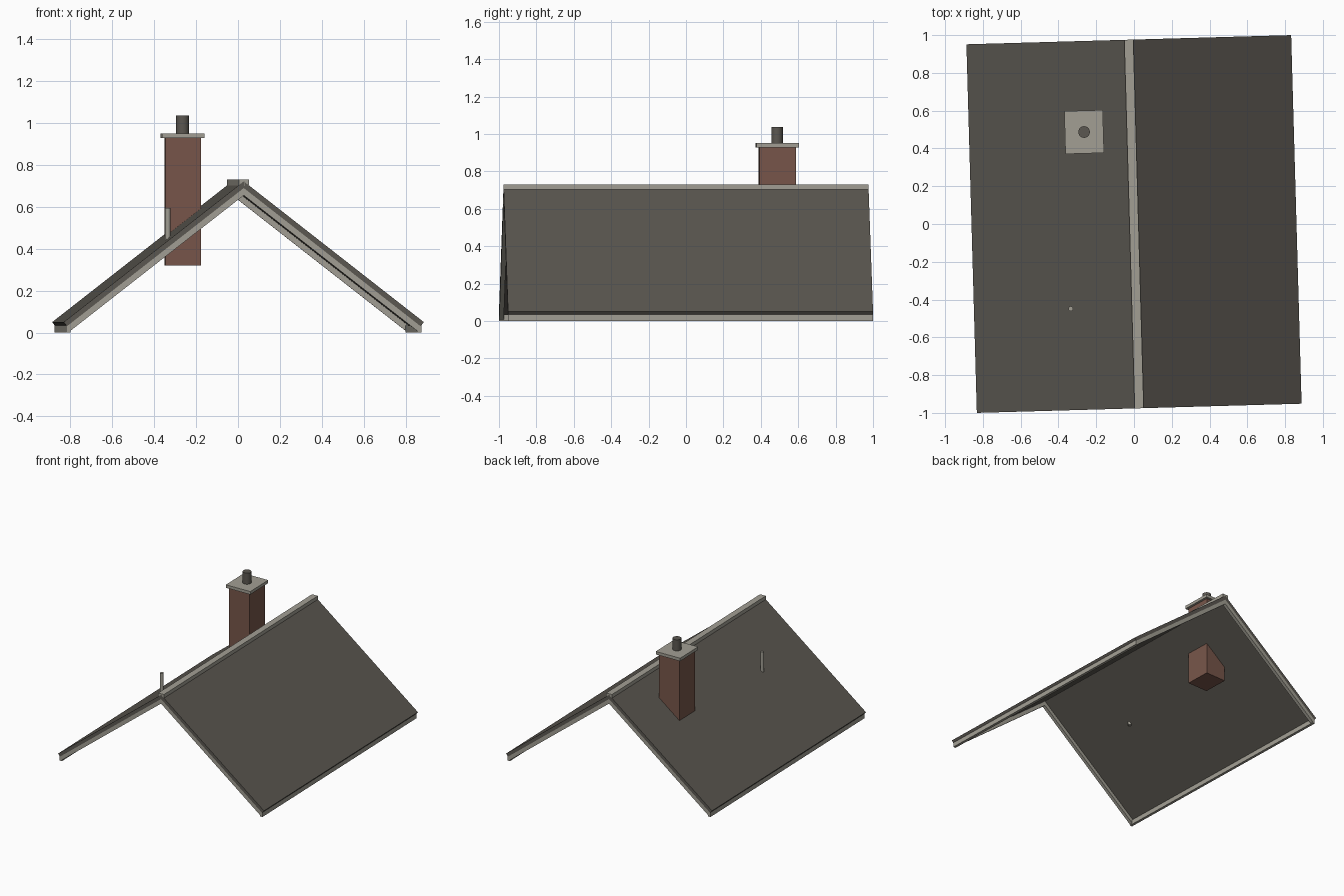
import bpy, bmesh, math
from mathutils import Matrix

if "Cube" in bpy.data.objects:
    bpy.data.objects.remove(bpy.data.objects["Cube"])

TURN = math.radians(1.62)          # the whole roof is turned slightly about z
HALF_LEN = 0.976                   # half length along the ridge
EAVE = 0.86                        # half width at the roof tips
APEX = 0.722
PITCH = math.radians(38)
T = math.tan(PITCH)
SLAB = 0.025                       # slab thickness, square to the slope
DROP = SLAB / math.cos(PITCH)      # the same, measured vertically


def material(name, rgb):
    m = bpy.data.materials.new(name)
    m.diffuse_color = (*rgb, 1)
    m.use_nodes = True
    m.node_tree.nodes["Principled BSDF"].inputs["Base Color"].default_value = m.diffuse_color
    return m


SLATE = material("dark_slate", (0.105, 0.096, 0.082))
TRIM = material("pale_stone", (0.36, 0.345, 0.295))
BRICK = material("red_brick", (0.185, 0.092, 0.068))


def finish(name, bm, mat, smooth=False):
    bmesh.ops.recalc_face_normals(bm, faces=bm.faces)
    me = bpy.data.meshes.new(name)
    bm.to_mesh(me)
    bm.free()
    me.materials.append(mat)
    ob = bpy.data.objects.new(name, me)
    bpy.context.collection.objects.link(ob)
    ob.rotation_euler.z = TURN
    if smooth:
        bpy.ops.object.select_all(action='DESELECT')
        bpy.context.view_layer.objects.active = ob
        ob.select_set(True)
        bpy.ops.object.shade_smooth_by_angle(angle=math.radians(40))
    return ob


def chevron(name, half, y0, y1, mat):
    """Extrude a gable profile along y; half lists the right side, one (x, z) ring
    starting at the upper apex point and ending at the lower apex point."""
    bm = bmesh.new()
    for s in (1, -1):
        face = bm.faces.new([bm.verts.new((s * x, y0, z)) for x, z in half])
        ext = bmesh.ops.extrude_face_region(bm, geom=[face], use_keep_orig=True)
        new = [g for g in ext["geom"] if isinstance(g, bmesh.types.BMVert)]
        bmesh.ops.translate(bm, verts=new, vec=(0, y1 - y0, 0))
    # join the halves and drop the hidden wall between them
    bmesh.ops.remove_doubles(bm, verts=bm.verts, dist=1e-5)
    inner = [f for f in bm.faces if all(abs(v.co.x) < 1e-6 for v in f.verts)]
    bmesh.ops.delete(bm, geom=inner, context='FACES')
    return finish(name, bm, mat)


def box(name, centre, size, mat):
    bm = bmesh.new()
    bmesh.ops.create_cube(bm, size=1, matrix=Matrix.Diagonal((*size, 1)))
    ob = finish(name, bm, mat)
    ob.location = centre
    return ob


def cylinder(name, centre, radius, height, sides, mat):
    bm = bmesh.new()
    bmesh.ops.create_cone(bm, cap_ends=True, segments=sides, radius1=radius,
                          radius2=radius, depth=height)
    ob = finish(name, bm, mat, smooth=True)
    ob.location = centre
    return ob


# Roof slabs, cut square at the eaves
tip_z = APEX - T * EAVE
chevron("roof_slabs",
        [(0, APEX), (EAVE, tip_z),
         (EAVE - SLAB * math.sin(PITCH), tip_z - SLAB * math.cos(PITCH)),
         (0, APEX - DROP)], -HALF_LEN, HALF_LEN, SLATE)

# Barge boards under both gable ends, cut level at the bottom
top, low = APEX - DROP, APEX - DROP - 0.035
foot = low / T
for name, y0, y1 in (("front_barge_boards", -HALF_LEN, -HALF_LEN + 0.025),
                     ("back_barge_boards", HALF_LEN - 0.025, HALF_LEN)):
    chevron(name, [(0, top), (foot, top - T * foot), (foot, 0), (0, low)], y0, y1, TRIM)

# Fascia boards along both eaves
c, s = math.cos(TURN), math.sin(TURN)
for side, name in ((-1, "left_fascia"), (1, "right_fascia")):
    x = side * 0.838
    box(name, (x * c, x * s, 0.0175), (0.02, 2 * HALF_LEN, 0.035), TRIM)

# Ridge cap
box("ridge_cap", (0, 0, 0.716), (0.048, 2 * HALF_LEN, 0.03), TRIM)

# Chimney
CX, CY = -0.264, 0.487
box("chimney_stack", (CX, CY, 0.625), (0.17, 0.195, 0.61), BRICK)
box("chimney_cap", (CX, CY, 0.94), (0.204, 0.227, 0.023), TRIM)
cylinder("chimney_pot", (CX, CY, 0.993), 0.031, 0.088, 16, SLATE)

# Vent pipe
cylinder("vent_pipe", (-0.335, -0.448, 0.5), 0.013, 0.19, 12, TRIM)
